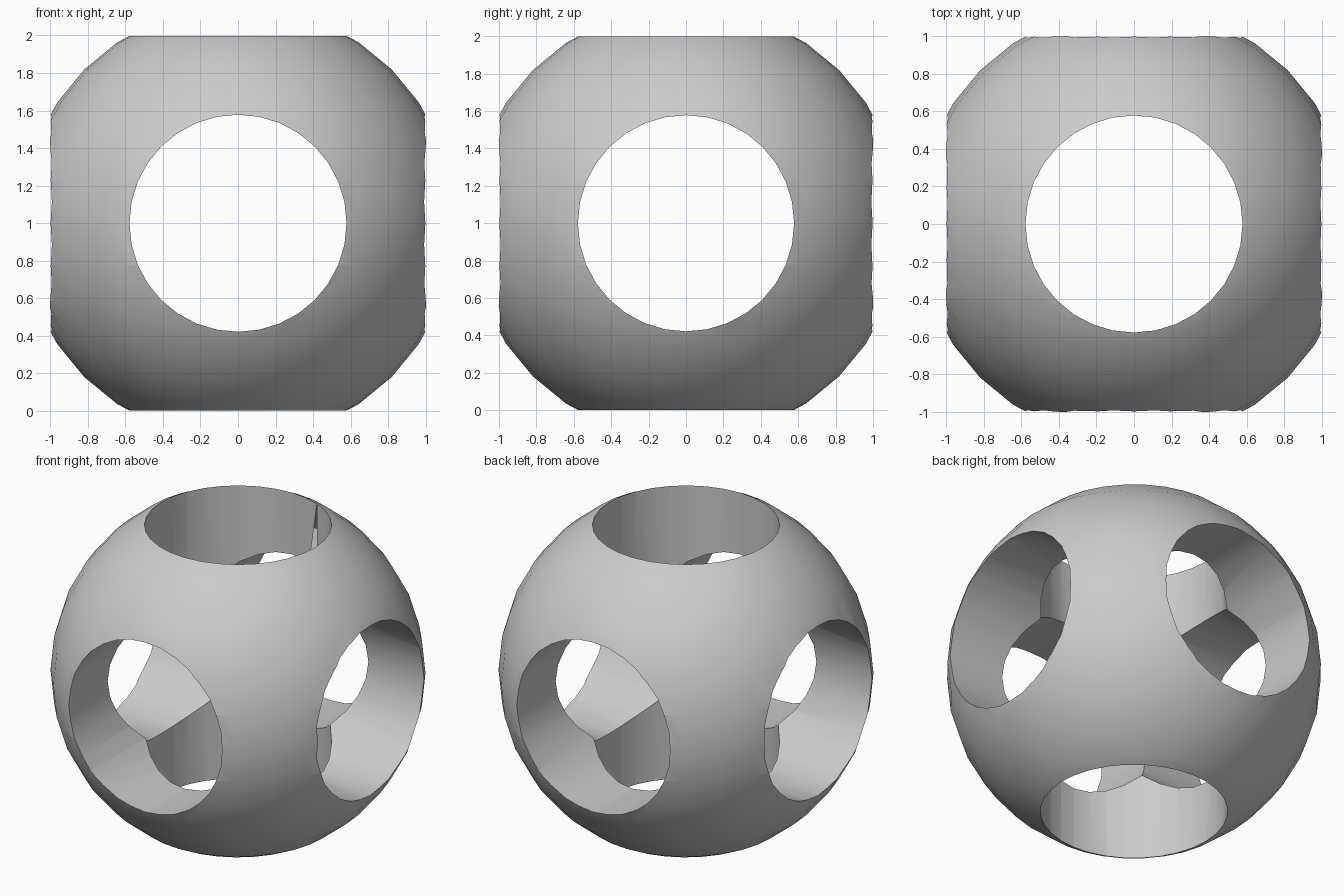
import bpy
import math

cube = bpy.data.objects.get("Cube")
if cube:
    bpy.data.objects.remove(cube, do_unlink=True)

SPHERE_RADIUS = 1.158
HOLE_RADIUS = 0.578
CENTRE = (0, 0, 1)

# Plain grey material
grey = bpy.data.materials.new("plain grey")
grey.use_nodes = True
colour = (0.6, 0.6, 0.6, 1)
grey.diffuse_color = colour
grey.node_tree.nodes["Principled BSDF"].inputs["Base Color"].default_value = colour

# Solid ball
bpy.ops.mesh.primitive_uv_sphere_add(segments=32, ring_count=16,
                                     radius=SPHERE_RADIUS, location=CENTRE)
ball = bpy.context.object
ball.name = "pierced_ball"
ball.data.materials.append(grey)


def drill(name, rotation):
    """Cut a round hole right through the ball along one axis."""
    bpy.ops.mesh.primitive_cylinder_add(vertices=32, radius=HOLE_RADIUS, depth=3,
                                        location=CENTRE, rotation=rotation)
    cutter = bpy.context.object
    cutter.name = name
    cutter.hide_render = True
    cutter.data.materials.append(grey)
    bpy.context.view_layer.objects.active = ball
    cut = ball.modifiers.new(name, "BOOLEAN")
    cut.operation = "DIFFERENCE"
    cut.solver = "EXACT"
    cut.object = cutter
    bpy.ops.object.modifier_apply(modifier=cut.name)
    bpy.data.objects.remove(cutter, do_unlink=True)


# Three crossing holes, one per axis
quarter = math.pi / 2
drill("vertical_hole", (0, 0, 0))
drill("front_hole", (quarter, 0, 0))
drill("side_hole", (0, quarter, 0))

# Smooth walls with sharp rims
bpy.ops.object.select_all(action="DESELECT")
ball.select_set(True)
bpy.context.view_layer.objects.active = ball
bpy.ops.object.shade_smooth_by_angle(angle=math.radians(30))
